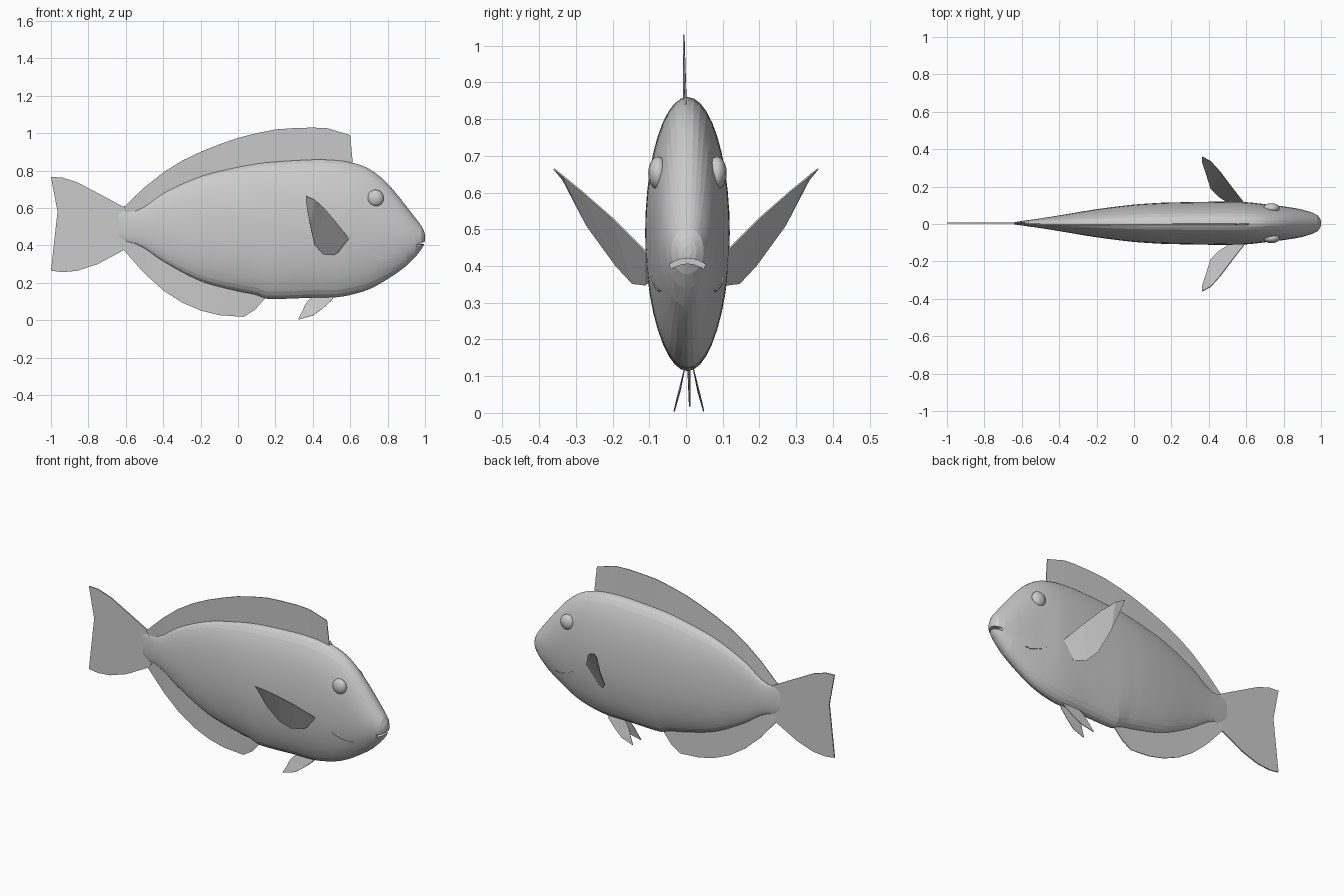
import bpy, bmesh, math
from mathutils import Vector

default_cube = bpy.data.objects.get("Cube")
if default_cube:
    bpy.data.objects.remove(default_cube, do_unlink=True)

grey = bpy.data.materials.new("plain grey")
grey.use_nodes = True
grey.diffuse_color = (0.6, 0.6, 0.6, 1)
grey.node_tree.nodes["Principled BSDF"].inputs["Base Color"].default_value = grey.diffuse_color

# Body stations: x, belly height, back height, half width
STATIONS = [
    (-.64, .45, .57, .006), (-.6, .42, .59, .012), (-.55, .41, .588, .019),
    (-.5, .385, .61, .026), (-.4, .315, .68, .042), (-.2, .21, .77, .075),
    (0, .155, .82, .1), (.1, .135, .838, .107), (.15, .115, .845, .11),
    (.4, .12, .86, .115), (.52, .122, .857, .115), (.6, .135, .845, .113),
    (.7, .165, .81, .102), (.8, .22, .73, .09), (.9, .29, .61, .073),
    (.95, .34, .545, .058), (.98, .378, .505, .044), (.995, .405, .475, .025),
    (1, .425, .455, .01)]
BODY_Y = .004


def slope(i):
    a, b = STATIONS[max(i - 1, 0)], STATIONS[min(i + 1, len(STATIONS) - 1)]
    return [(q - p) / (b[0] - a[0]) for p, q in zip(a, b)]


def body_at(x):
    """Smoothly interpolated belly height, back height and half width."""
    x = min(max(x, STATIONS[0][0]), STATIONS[-1][0])
    i = max(k for k in range(len(STATIONS) - 1) if STATIONS[k][0] <= x)
    a, b = STATIONS[i], STATIONS[i + 1]
    h = b[0] - a[0]
    t = (x - a[0]) / h
    sa, sb = slope(i), slope(i + 1)
    return [a[k] * (1 + 2 * t) * (1 - t) ** 2 + sa[k] * h * t * (1 - t) ** 2
            + b[k] * t * t * (3 - 2 * t) + sb[k] * h * t * t * (t - 1)
            for k in (1, 2, 3)]


def skin_y(x, z):
    """Distance of the flank from the middle plane."""
    low, high, half = body_at(x)
    u = (2 * z - low - high) / (high - low)
    return half * math.sqrt(max(0, 1 - u * u))


def finish(name, bm):
    bmesh.ops.recalc_face_normals(bm, faces=bm.faces)
    mesh = bpy.data.meshes.new(name)
    bm.to_mesh(mesh)
    bm.free()
    mesh.materials.append(grey)
    obj = bpy.data.objects.new(name, mesh)
    bpy.context.collection.objects.link(obj)
    return obj


def sheet(name, rows, thickness=.004):
    """Thin plate spanned between rows of points."""
    bm = bmesh.new()
    grid = [[bm.verts.new(p) for p in row] for row in rows]
    for r, s in zip(grid, grid[1:]):
        for i in range(len(r) - 1):
            bm.faces.new((r[i], r[i + 1], s[i + 1], s[i]))
    obj = finish(name, bm)
    mod = obj.modifiers.new("thickness", "SOLIDIFY")
    mod.thickness = thickness
    mod.offset = 0
    return obj


def apply_modifiers(obj):
    bpy.context.view_layer.objects.active = obj
    for mod in list(obj.modifiers):
        bpy.ops.object.modifier_apply(modifier=mod.name)


# Body: elliptical rings lofted from tail root to snout
RING = 40
bm = bmesh.new()
rings = []
for a, b in zip(STATIONS, STATIONS[1:]):
    steps = max(1, round((b[0] - a[0]) / .035))
    for k in range(steps):
        rings.append(a[0] + (b[0] - a[0]) * k / steps)
rings.append(STATIONS[-1][0])
loops = []
for x in rings:
    low, high, half = body_at(x)
    mid, tall = (low + high) / 2, (high - low) / 2
    loops.append([bm.verts.new((x, BODY_Y + half * math.cos(t), mid + tall * math.sin(t)))
                  for t in (math.tau * k / RING for k in range(RING))])
for r, s in zip(loops, loops[1:]):
    for k in range(RING):
        n = (k + 1) % RING
        bm.faces.new((r[k], r[n], s[n], s[k]))
bm.faces.new(loops[0])
bm.faces.new(loops[-1])
body = finish("body", bm)

# Mouth: arched slit cut into the snout
arch = [(k / 50, .414 - 7 * (k / 50) ** 2) for k in range(-4, 5)]
cutter = sheet("mouth_cutter", [[(x, BODY_Y + y, z) for y, z in arch] for x in (.958, 1.05)], .014)
cutter.hide_render = True
apply_modifiers(cutter)
cut = body.modifiers.new("mouth", "BOOLEAN")
cut.operation = "DIFFERENCE"
cut.solver = "EXACT"
cut.object = cutter
apply_modifiers(body)
bpy.data.objects.remove(cutter, do_unlink=True)
bpy.ops.object.select_all(action="DESELECT")
body.select_set(True)
bpy.context.view_layer.objects.active = body
bpy.ops.object.shade_smooth_by_angle(angle=math.radians(8))

# Dorsal fin: rim above the back, root sunk into it
dorsal = [(-.61, .605), (-.5, .71), (-.4, .79), (-.3, .852), (-.2, .9), (-.1, .94), (0, .975),
          (.1, 1), (.2, 1.02), (.3, 1.027), (.4, 1.03), (.48, 1.026), (.6, .99)]
sheet("dorsal_fin", [[(x, -.006, z) for x, z in dorsal],
                     [(x + .015, 0, body_at(x)[1] - .02) for x, z in dorsal]])

# Anal fin: rim below the belly, swept back from its root
anal = [(-.61, .375), (-.5, .25), (-.4, .16), (-.3, .095), (-.2, .052), (-.1, .027), (.03, .018), (.09, .055)]
sheet("anal_fin", [[(x, .01, z) for x, z in anal],
                   [(x + .07 * (i / 7), .005, body_at(x + .07 * (i / 7))[0] + .02)
                    for i, (x, z) in enumerate(anal)]])

# Tail fin: upper edge, middle ray and lower edge
tail_top = [(-.56, .575), (-.61, .605), (-.75, .68), (-.86, .738), (-.94, .763), (-1, .766)]
tail_low = [(-.56, .43), (-.61, .375), (-.75, .3), (-.86, .264), (-.94, .257), (-1, .265)]
tail_mid = [(-.56, .5), (-.61, .5), (-.7, .52), (-.8, .55), (-.88, .57), (-.965, .58)]
sheet("tail_fin", [[(x, .005, z) for x, z in row] for row in (tail_top, tail_mid, tail_low)], .007)

# Paired parts, mirrored left and right
lead = [(.61, .08, .41), (.59, .11, .44), (.52, .2, .53), (.46, .28, .6), (.41, .335, .645), (.365, .36, .665)]
trail = [(.54, .08, .37), (.51, .11, .348), (.455, .145, .352), (.41, .19, .4), (.385, .27, .51), (.363, .335, .635)]
pelvic_front = [(.52, .008, .135), (.5, .015, .105), (.45, .024, .06), (.4, .034, .025), (.325, .04, .004)]
pelvic_back = [(.41, .008, .135), (.375, .016, .105), (.357, .022, .08), (.345, .03, .05), (.322, .04, .006)]
crease = [(.69, .372), (.71, .355), (.745, .342), (.79, .331), (.82, .335)]
for side, sign in (("left", 1), ("right", -1)):
    def flip(row, shift=0):
        return [(x, shift + sign * y, z) for x, y, z in row]

    # Pectoral and pelvic fins
    sheet(side + "_pectoral_fin", [flip(lead), flip(trail)])
    sheet(side + "_pelvic_fin", [flip(pelvic_front, .008), flip(pelvic_back, .008)], .003)

    # Eye: flattened ball with a narrow rim
    bm = bmesh.new()
    bmesh.ops.create_uvsphere(bm, u_segments=16, v_segments=10, radius=1)
    for v in bm.verts:
        v.co = Vector((.735 + .044 * v.co.x, BODY_Y + sign * .08 + .027 * v.co.y, .653 + .045 * v.co.z))
    eye = finish(side + "_eye", bm)
    eye.data.shade_smooth()

    # Gill crease: fine ridge on the cheek
    sheet(side + "_gill_crease",
          [[(x, BODY_Y + sign * (skin_y(x, z) + out), z) for x, z in crease]
           for out in (-.01, .004)], .004)
